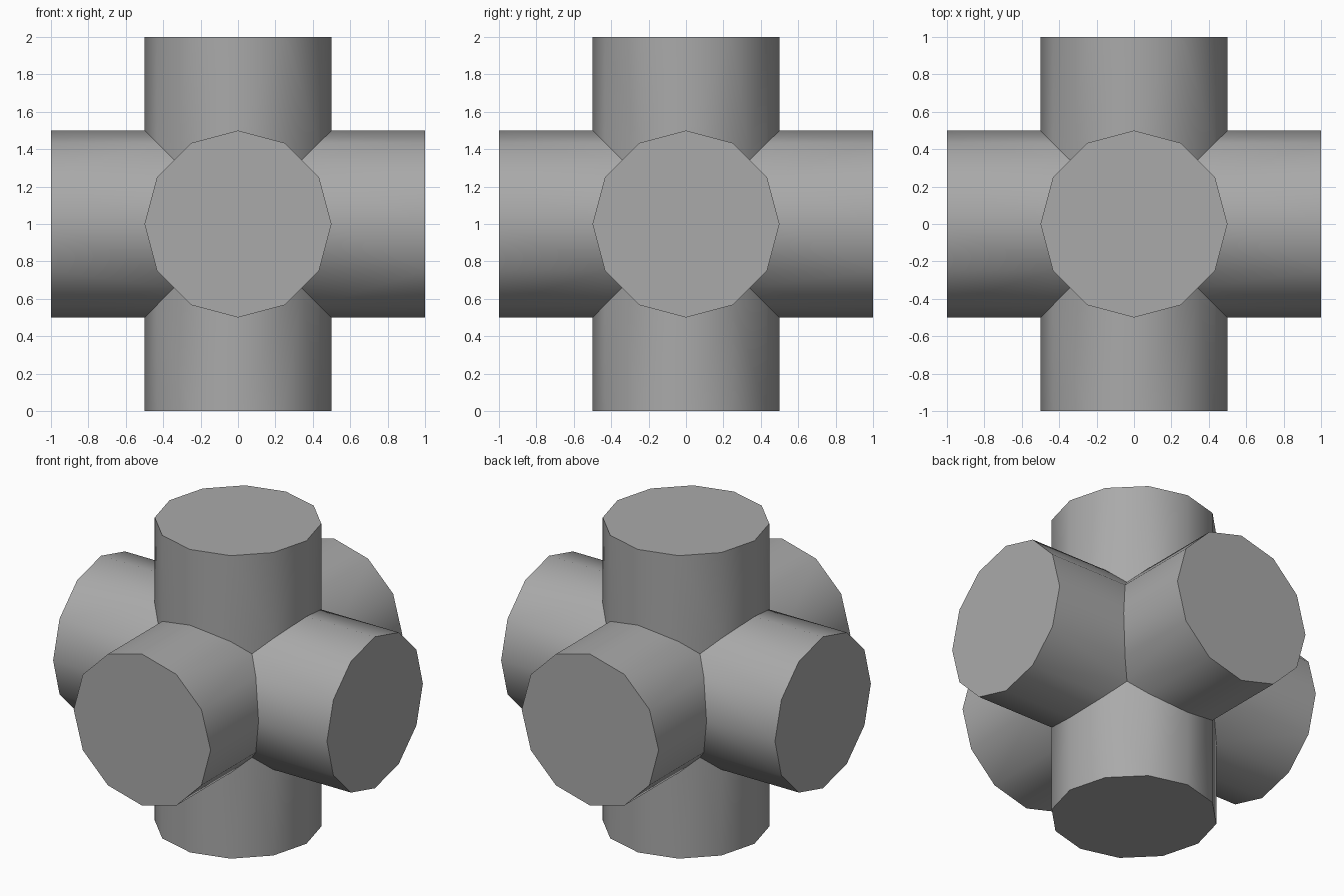
import bpy
import bmesh
import math
from mathutils import Matrix, Vector

RADIUS = 0.5
REACH = 1.0
SIDES = 12

cube = bpy.data.objects.get("Cube")
if cube:
    bpy.data.objects.remove(cube, do_unlink=True)

# Plain grey material
grey = bpy.data.materials.new("grey")
grey.use_nodes = True
colour = (0.4, 0.4, 0.4, 1)
grey.diffuse_color = colour
grey.node_tree.nodes["Principled BSDF"].inputs["Base Color"].default_value = colour


def add_arm(bm, turn):
    """One capped arm, mitred on four diagonal planes so that six fit together."""
    arm = bmesh.new()
    ring = [arm.verts.new((RADIUS * math.cos(a), RADIUS * math.sin(a), 0))
            for a in (math.tau * i / SIDES for i in range(SIDES))]
    base = arm.faces.new(ring)
    top = bmesh.ops.extrude_face_region(arm, geom=[base])["geom"]
    bmesh.ops.translate(arm, vec=(0, 0, REACH),
                        verts=[g for g in top if isinstance(g, bmesh.types.BMVert)])
    # Remove the inner end, then trim along the mitres
    bmesh.ops.delete(arm, context='FACES_ONLY',
                     geom=[f for f in arm.faces if f.calc_center_median().z < 0.01])
    for normal in ((1, 0, 1), (-1, 0, 1), (0, 1, 1), (0, -1, 1)):
        bmesh.ops.bisect_plane(arm, geom=arm.verts[:] + arm.edges[:] + arm.faces[:],
                               plane_co=(0, 0, 0), plane_no=normal, clear_inner=True)
    arm.transform(turn)
    piece = bpy.data.meshes.new("arm_piece")
    arm.to_mesh(piece)
    arm.free()
    bm.from_mesh(piece)
    bpy.data.meshes.remove(piece)


# Six arms joined into one closed cross
bm = bmesh.new()
up = Vector((0, 0, 1))
for axis in range(3):
    for sign in (1, -1):
        direction = Vector((0, 0, 0))
        direction[axis] = sign
        if axis == 2:
            turn = Matrix.Rotation(0 if sign > 0 else math.pi, 4, 'X')
        else:
            turn = up.rotation_difference(direction).to_matrix().to_4x4()
        add_arm(bm, turn)
bmesh.ops.remove_doubles(bm, verts=bm.verts[:], dist=0.0005)
bmesh.ops.recalc_face_normals(bm, faces=bm.faces[:])
bmesh.ops.translate(bm, verts=bm.verts[:], vec=(0, 0, REACH))

mesh = bpy.data.meshes.new("six_way_cross")
bm.to_mesh(mesh)
bm.free()
mesh.materials.append(grey)
cross = bpy.data.objects.new("six_way_cross", mesh)
bpy.context.collection.objects.link(cross)

# Rounded sides, crisp caps and seams
bpy.ops.object.select_all(action='DESELECT')
cross.select_set(True)
bpy.context.view_layer.objects.active = cross
bpy.ops.object.shade_smooth_by_angle(angle=math.radians(35))
